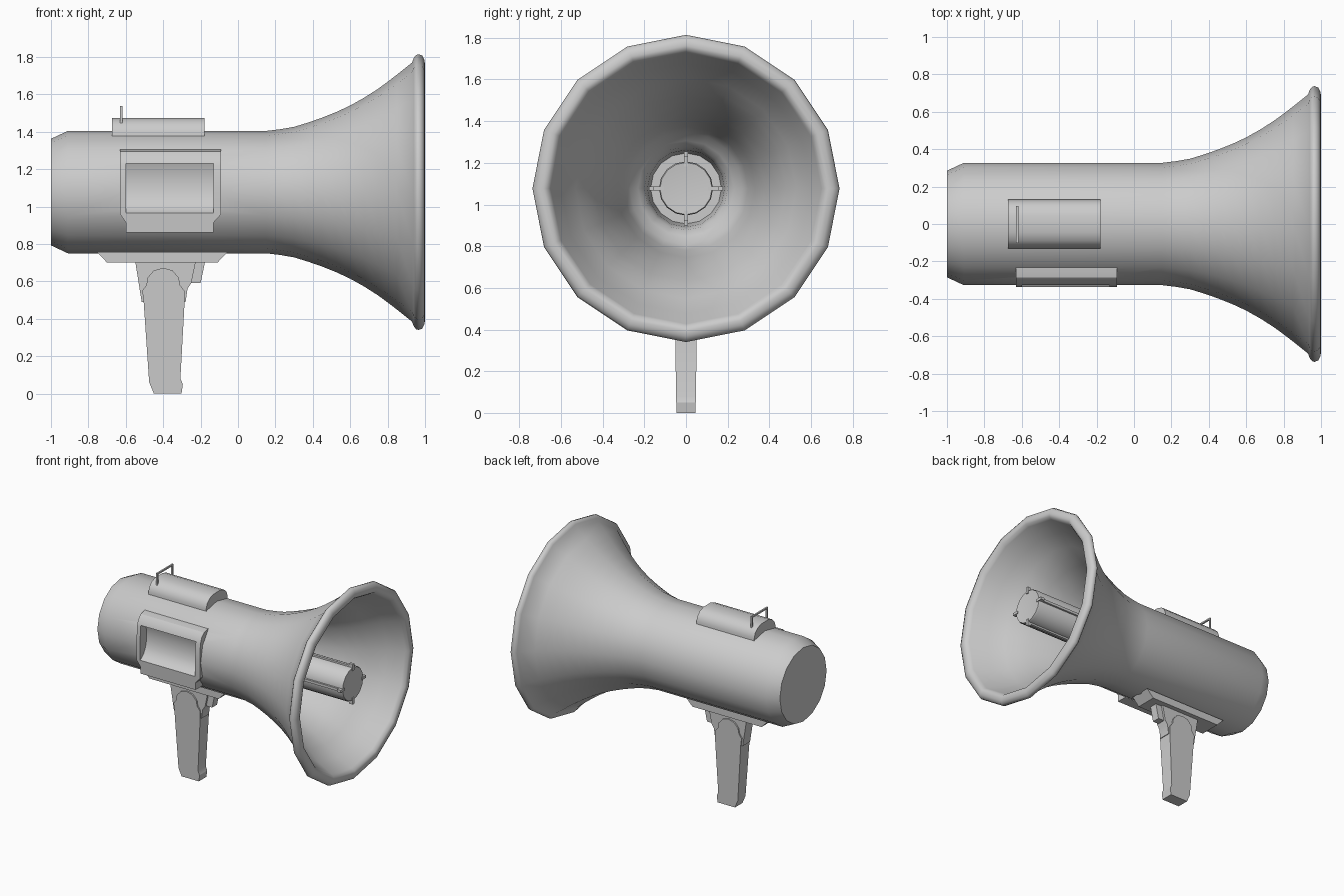
import bpy, bmesh, math
from mathutils import Vector

if "Cube" in bpy.data.objects:
    bpy.data.objects.remove(bpy.data.objects["Cube"])

AXIS_Z = 1.077


def smooth(ob, angle=30):
    bpy.ops.object.select_all(action='DESELECT')
    ob.select_set(True)
    bpy.context.view_layer.objects.active = ob
    bpy.ops.object.shade_smooth_by_angle(angle=math.radians(angle))


def finish(name, bm, angle=30):
    bmesh.ops.remove_doubles(bm, verts=bm.verts, dist=1e-5)
    bmesh.ops.recalc_face_normals(bm, faces=bm.faces)
    me = bpy.data.meshes.new(name)
    bm.to_mesh(me)
    bm.free()
    ob = bpy.data.objects.new(name, me)
    bpy.context.collection.objects.link(ob)
    smooth(ob, angle)
    return ob


def lathe(name, profile, sides=16):
    """Spin (x, radius) points around the horn axis."""
    bm = bmesh.new()
    vs = [bm.verts.new((x, 0, AXIS_Z + r)) for x, r in profile]
    es = [bm.edges.new(p) for p in zip(vs, vs[1:])]
    bmesh.ops.spin(bm, geom=vs + es, cent=(0, 0, AXIS_Z), axis=(1, 0, 0),
                   angle=math.tau, steps=sides, use_duplicate=False)
    return finish(name, bm, 55)


def extrude(name, pts, axis, lo, hi):
    """Extrude an outline: axis 'x' takes (y, z) points, axis 'y' takes (x, z)."""
    bm = bmesh.new()
    at = (lambda p, d: (d, *p)) if axis == 'x' else (lambda p, d: (p[0], d, p[1]))
    face = bm.faces.new([bm.verts.new(at(p, lo)) for p in pts])
    ext = bmesh.ops.extrude_face_region(bm, geom=[face])['geom']
    shift = Vector((hi - lo, 0, 0) if axis == 'x' else (0, hi - lo, 0))
    bmesh.ops.translate(bm, vec=shift, verts=[v for v in ext if isinstance(v, bmesh.types.BMVert)])
    return finish(name, bm)


def box(name, lo, hi):
    return extrude(name, [(lo[1], lo[2]), (hi[1], lo[2]), (hi[1], hi[2]), (lo[1], hi[2])],
                   'x', lo[0], hi[0])


def boolean(ob, cutter, op, angle=30):
    # strip any smoothing modifier, cut, then smooth again
    ob.modifiers.clear()
    bpy.context.view_layer.objects.active = ob
    m = ob.modifiers.new("cut", 'BOOLEAN')
    m.operation, m.object, m.solver = op, cutter, 'EXACT'
    bpy.ops.object.modifier_apply(modifier=m.name)
    smooth(ob, angle)


# Body and flared horn: outer wall, rolled rim, inner wall, throat
body = lathe("horn_body", [
    (-1, 0), (-1, .285), (-.91, .327), (.15, .327), (.225, .336), (.3, .349), (.375, .372),
    (.45, .398), (.525, .428), (.6, .463), (.675, .505), (.75, .553), (.8, .59), (.85, .628),
    (.93, .692), (.94, .718), (.952, .733), (.965, .737), (.985, .73), (.996, .708),
    (1, .685), (.993, .665), (.97, .65), (.85, .6), (.75, .53), (.675, .482), (.6, .442),
    (.45, .38), (.3, .332), (.15, .298), (.09, .27), (.05, .23), (.02, .2),
    (-.05, .185), (-.2, .17), (-.2, 0)])

# Centre tube inside the horn, with four ribs, gussets and small end clips
lathe("centre_tube", [(-.22, 0), (-.22, .13), (.965, .13), (.98, .125), (.978, .105), (.97, 0)])
for i in range(4):
    for name, lo, hi in (("tube_rib", (-.18, -.01, .11), (.96, .01, .142)),
                         ("rib_gusset", (-.18, -.01, .11), (.1, .01, .178)),
                         ("rib_clip", (.955, -.01, .105), (.985, .01, .155))):
        ob = box(name, lo, hi)
        ob.rotation_euler.x = i * math.pi / 2
        ob.location.z = AXIS_Z

# Side window frame, its hollow also sunk into the body
frame = extrude("window_frame", [
    (-.205, 1.305), (-.235, 1.305), (-.285, 1.295), (-.315, 1.265), (-.33, 1.22), (-.337, 1.1),
    (-.337, .98), (-.33, .86), (-.205, .86)], 'x', -.63, -.09)
outline = extrude("outline_cutter", [
    (-.631, 1.4), (-.631, .96), (-.6, .915), (-.6, .8), (-.13, .8), (-.13, .915),
    (-.089, .96), (-.089, 1.4)], 'y', -.5, 0)
hollow = extrude("hollow_cutter", [
    (-.45, 1.23), (-.275, 1.23), (-.262, 1.19), (-.256, 1.14), (-.258, 1.09), (-.27, 1.04),
    (-.292, 1.0), (-.32, .975), (-.345, .96), (-.45, .955)], 'x', -.6, -.13)
boolean(frame, outline, 'INTERSECT')
boolean(frame, hollow, 'DIFFERENCE', 35)
boolean(body, hollow, 'DIFFERENCE', 55)
for cutter in (outline, hollow):
    bpy.data.objects.remove(cutter)

# Rounded pack on top with a wire sight
half = [(.13, 1.36), (.13, 1.395), (.118, 1.43), (.09, 1.458), (.045, 1.474)]
extrude("top_pack", half + [(-y, z) for y, z in reversed(half)], 'x', -.673, -.18)
for y in (-.095, .09):
    box("sight_post", (-.63, y - .006, 1.44), (-.618, y + .006, 1.538))
box("sight_bar", (-.63, -.101, 1.526), (-.618, .096, 1.538))

# Mounting plate under the body
extrude("mount_plate", [(-.755, .757), (-.7, .70), (-.11, .70), (-.055, .757)],
        'y', -.08, .08)

# Handle bracket, trigger and grip
extrude("handle_bracket", [(-.55, .71), (-.515, .49), (-.28, .49), (-.27, .56), (-.25, .59),
                           (-.225, .71)], 'y', -.045, .045)
extrude("trigger", [(-.24, .71), (-.25, .59), (-.2, .59), (-.175, .71)], 'y', -.03, .03)
grip = extrude("grip", [
    (-.45, 0), (-.475, .06), (-.505, .5), (-.512, .55), (-.49, .58), (-.483, .62), (-.45, .658),
    (-.4, .672), (-.35, .658), (-.317, .62), (-.31, .58), (-.287, .55), (-.285, .5),
    (-.308, .08), (-.295, .05), (-.302, 0)], 'y', -1, 1)
for v in grip.data.vertices:
    v.co.y *= .046 + .016 * v.co.z
